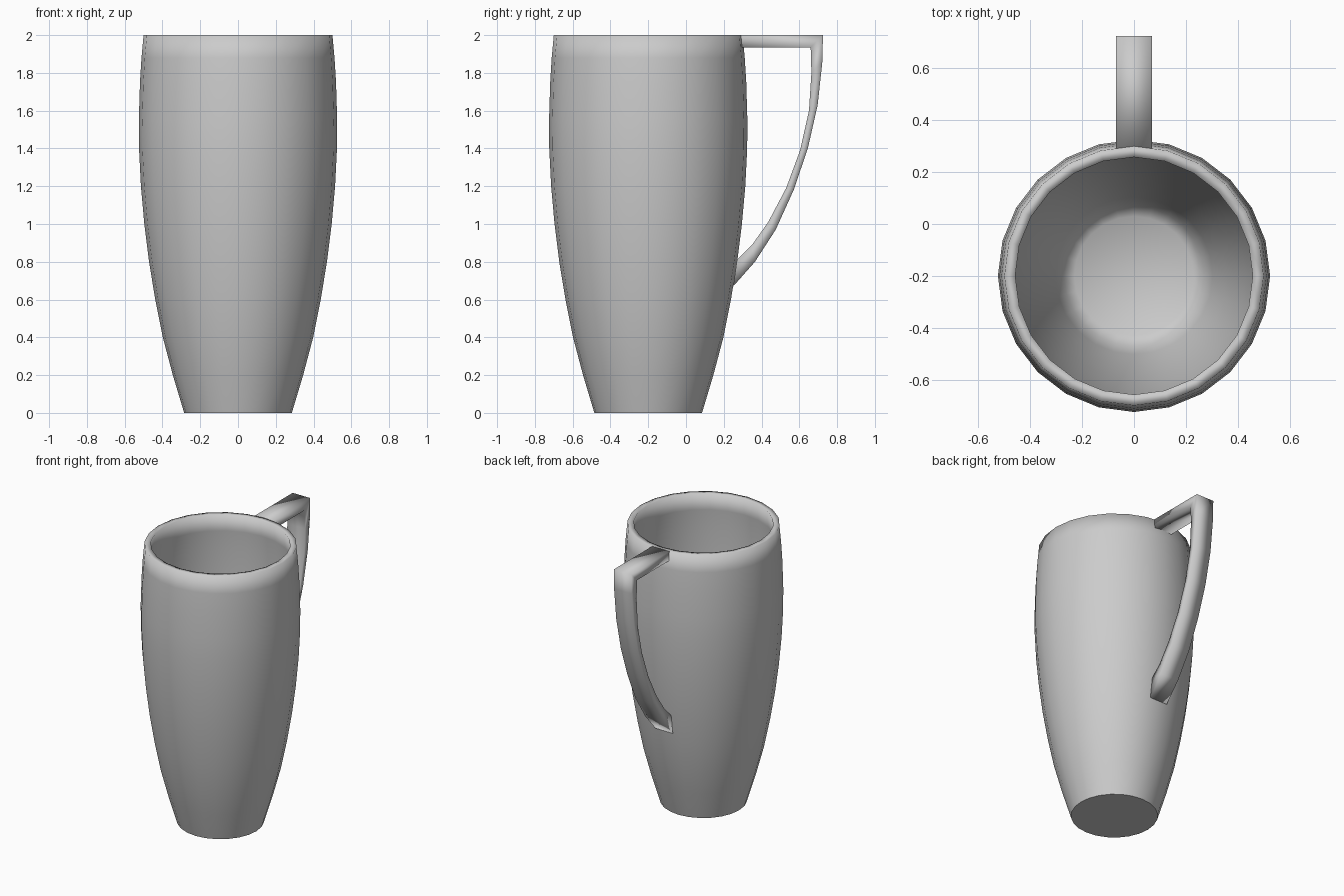
import bpy, bmesh, math

default = bpy.data.objects.get("Cube")
if default:
    bpy.data.objects.remove(default, do_unlink=True)

grey = bpy.data.materials.new("plain grey")
grey.use_nodes = True
colour = (0.6, 0.6, 0.6, 1)
grey.diffuse_color = colour
grey.node_tree.nodes["Principled BSDF"].inputs["Base Color"].default_value = colour

SIDES = 24
CENTRE_Y = -0.2


def finish(name, bm, sharp_z=None):
    """Turn a bmesh into a smooth-shaded object, with sharp edges at one height."""
    bmesh.ops.recalc_face_normals(bm, faces=bm.faces)
    for face in bm.faces:
        face.smooth = True
    if sharp_z is not None:
        for edge in bm.edges:
            if all(abs(v.co.z - sharp_z) < 1e-4 for v in edge.verts):
                edge.smooth = False
    mesh = bpy.data.meshes.new(name)
    bm.to_mesh(mesh)
    bm.free()
    mesh.materials.append(grey)
    obj = bpy.data.objects.new(name, mesh)
    bpy.context.collection.objects.link(obj)
    return obj


def bridge(bm, a, b):
    n = len(a)
    for i in range(n):
        bm.faces.new((a[i], a[(i + 1) % n], b[(i + 1) % n], b[i]))


# Cup: outer wall up, over the rim, inner wall down to the floor
outer = [(0.285, 0), (0.345, 0.2), (0.398, 0.4), (0.438, 0.6), (0.471, 0.8),
         (0.496, 1.0), (0.514, 1.2), (0.524, 1.4), (0.525, 1.55),
         (0.519, 1.75), (0.511, 1.88), (0.5, 2.0)]
WALL = 0.042
inner = [(r - WALL, z) for r, z in reversed(outer[1:])]
profile = outer + inner + [(0.27, 0.1), (0.23, 0.07)]
bm = bmesh.new()
rings = []
for r, z in profile:
    rings.append([bm.verts.new((r * math.cos(math.tau * i / SIDES),
                                CENTRE_Y + r * math.sin(math.tau * i / SIDES), z))
                  for i in range(SIDES)])
for a, b in zip(rings, rings[1:]):
    bridge(bm, a, b)
bm.faces.new(rings[0])
bm.faces.new(rings[-1])
finish("cup_body", bm, sharp_z=0)

# Handle: paired outer and inner (y, z) points, swept across the width
HALF = 0.07
stations = [((0.285, 2.0), (0.285, 1.935)),
            ((0.725, 2.0), (0.66, 1.935)),
            ((0.722, 1.86), (0.664, 1.8)),
            ((0.697, 1.63), (0.651, 1.6)),
            ((0.645, 1.4), (0.604, 1.39)),
            ((0.57, 1.18), (0.53, 1.19)),
            ((0.475, 0.97), (0.435, 1.01)),
            ((0.365, 0.8), (0.35, 0.89)),
            ((0.25, 0.67), (0.27, 0.81))]
bm = bmesh.new()
loops = [[bm.verts.new((x, y, z)) for x, (y, z) in
          ((-HALF, o), (HALF, o), (HALF, i), (-HALF, i))] for o, i in stations]
for a, b in zip(loops, loops[1:]):
    bridge(bm, a, b)
bm.faces.new(loops[0])
bm.faces.new(loops[-1])
finish("handle", bm)
